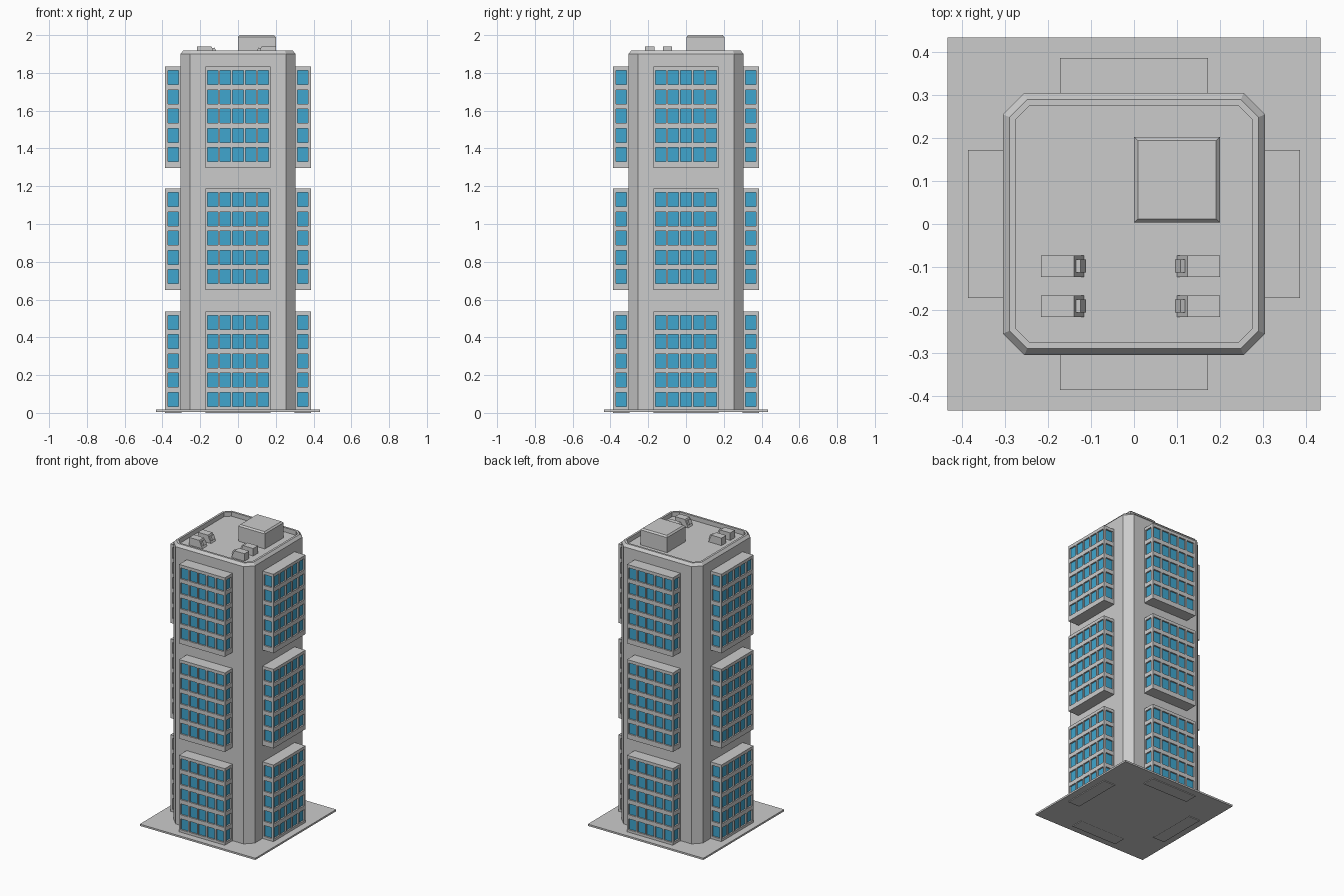
import bpy, bmesh, math
from mathutils import Vector, Matrix

if "Cube" in bpy.data.objects:
    bpy.data.objects.remove(bpy.data.objects["Cube"])

Z = Vector((0, 0, 1))


def to_mesh(bm, name):
    bmesh.ops.remove_doubles(bm, verts=bm.verts, dist=1e-5)
    me = bpy.data.meshes.new(name)
    bm.to_mesh(me)
    bm.free()
    return me


def place(name, me, loc=(0, 0, 0), turn=0.0):
    ob = bpy.data.objects.new(name, me)
    ob.location = loc
    ob.rotation_euler.z = turn
    bpy.context.collection.objects.link(ob)
    return ob


def quad(bm, pts):
    bm.faces.new([bm.verts.new(p) for p in pts])


def loft(rings):
    """Skin a stack of rings and cap both ends."""
    bm = bmesh.new()
    loops = [[bm.verts.new(p) for p in r] for r in rings]
    n = len(loops[0])
    for a, b in zip(loops, loops[1:]):
        for i in range(n):
            j = (i + 1) % n
            bm.faces.new((a[i], a[j], b[j], b[i]))
    bm.faces.new(loops[0][::-1])
    bm.faces.new(loops[-1])
    return bm


def square(x0, x1, y0, y1, z):
    return [(x0, y0, z), (x1, y0, z), (x1, y1, z), (x0, y1, z)]


def octagon(r, z):
    # square with cut corners, parallel to the outer wall at r = 0.305
    c = r - (0.05 - (0.305 - r) * (2 - math.sqrt(2)))
    return [(-c, -r, z), (c, -r, z), (r, -c, z), (r, c, z),
            (c, r, z), (-c, r, z), (-r, c, z), (-r, -c, z)]


# base plate
P = 0.434
place("base_plate", to_mesh(loft([square(-P, P, -P, P, 0.005),
                                  square(-P, P, -P, P, 0.017)]), "base_plate"))

# tower core with bevelled parapet and sunken roof
core = [(0.305, 0.012), (0.305, 1.9), (0.29, 1.918), (0.276, 1.918), (0.276, 1.888)]
place("tower_core", to_mesh(loft([octagon(r, z) for r, z in core]), "tower_core"))

# rooftop house with bevelled top
place("roof_house", to_mesh(loft([square(0, 0.2, 0.003, 0.203, 1.885),
                                  square(0, 0.2, 0.003, 0.203, 1.99),
                                  square(0.009, 0.191, 0.012, 0.194, 2.0)]), "roof_house"))

# window bay: three panels with recessed panes
W, OUT, BACK, H, DEPTH = 0.172, 0.387, 0.30, 0.537, 0.01
frame, glass = bmesh.new(), bmesh.new()


def breaks(start, end, centres, size):
    cuts = [start]
    for c in centres:
        cuts += [c - size / 2, c + size / 2]
    return cuts + [end]


def panel(origin, u, us, zs):
    n = u.cross(Z)
    for i in range(len(us) - 1):
        for k in range(len(zs) - 1):
            o = [origin + u * a + Z * b for a, b in
                 ((us[i], zs[k]), (us[i + 1], zs[k]),
                  (us[i + 1], zs[k + 1]), (us[i], zs[k + 1]))]
            if i % 2 and k % 2:
                inner = [p - n * DEPTH for p in o]
                quad(glass, inner)
                for a in range(4):
                    b = (a + 1) % 4
                    quad(frame, (o[a], o[b], inner[b], inner[a]))
            else:
                quad(frame, o)


rows = breaks(0, H, [0.071 + 0.102 * i for i in range(5)], 0.074)
cols = breaks(-W, W, [0.0665 * (i - 2) for i in range(5)], 0.056)
panel(Vector((0, -OUT, 0)), Vector((1, 0, 0)), cols, rows)
panel(Vector((W, 0, 0)), Vector((0, 1, 0)), breaks(-OUT, -BACK, [-0.3435], 0.055), rows)
panel(Vector((-W, 0, 0)), Vector((0, -1, 0)), breaks(BACK, OUT, [0.3435], 0.055), rows)
quad(frame, square(-W, W, -OUT, -BACK, H))
quad(frame, square(-W, W, -OUT, -BACK, 0)[::-1])

frame_me, glass_me = to_mesh(frame, "bay_frame"), to_mesh(glass, "bay_windows")
blue = bpy.data.materials.new("window_blue")
blue.diffuse_color = (0.05, 0.38, 0.62, 1)
blue.use_nodes = True
blue.node_tree.nodes["Principled BSDF"].inputs["Base Color"].default_value = blue.diffuse_color
glass_me.materials.append(blue)

# three storeys of bays on four sides
for level, z in enumerate((0.0, 0.65, 1.296)):
    for side in range(4):
        for name, me in (("bay_frame", frame_me), ("bay_windows", glass_me)):
            place(f"{name}_{level}_{side}", me, (0, 0, z), side * math.pi / 2)

# rooftop air units: wedge-ended housing and a vent on the slope
L, HW = 0.1, 0.025
unit = loft([[(0, s, 0), (L, s, 0), (L - 0.024, s, 0.052), (0, s, 0.052)]
             for s in (HW, -HW)])
slope = math.atan2(0.052, 0.024)
m = (Matrix.Translation((L - 0.009, 0, 0.03)) @ Matrix.Rotation(slope, 4, 'Y')
     @ Matrix.Diagonal((0.03, 0.03, 0.016, 1)))
bmesh.ops.create_cube(unit, size=1, matrix=m)
bmesh.ops.recalc_face_normals(unit, faces=unit.faces)
unit_me = to_mesh(unit, "air_unit")
for i, y in enumerate((-0.098, -0.191)):
    place(f"air_unit_left_{i}", unit_me, (-0.216, y, 1.887))
    place(f"air_unit_right_{i}", unit_me, (0.2, y, 1.887), math.pi)
